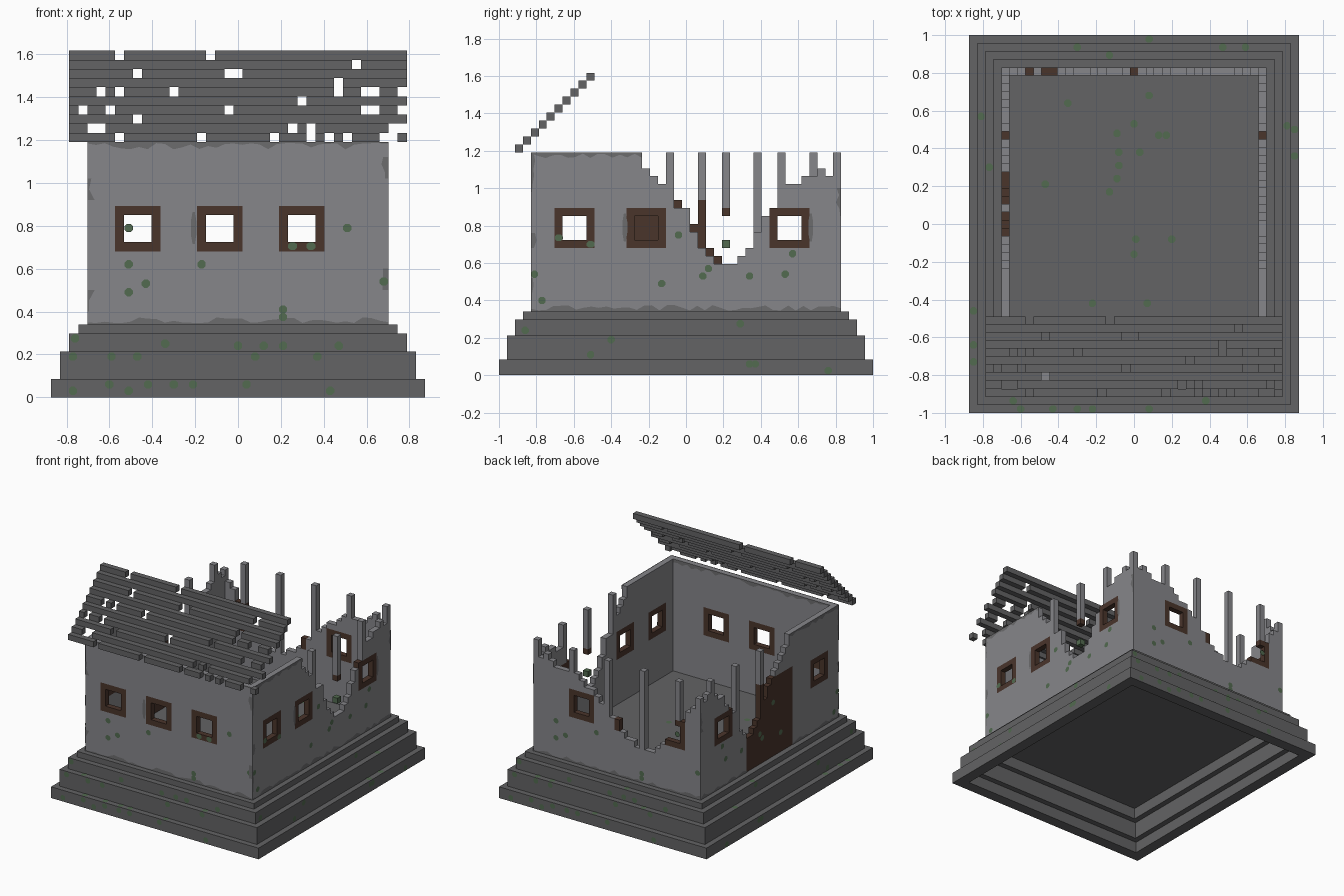
import bpy, bmesh, math, random
from mathutils import Vector

if "Cube" in bpy.data.objects:
    bpy.data.objects.remove(bpy.data.objects["Cube"])
random.seed(4)
V = 2 / 47                      # block size
HX, HY = 20.5 * V, 1.0          # half size of the plinth


def material(name, rgb):
    m = bpy.data.materials.new(name)
    m.use_nodes = True
    m.diffuse_color = (*rgb, 1)
    bsdf = next(n for n in m.node_tree.nodes if n.type == 'BSDF_PRINCIPLED')
    bsdf.inputs["Base Color"].default_value = (*rgb, 1)
    bsdf.inputs["Roughness"].default_value = 0.9
    return m


DARK = material("dark stone", (0.125, 0.125, 0.128))
WALL = material("light stone", (0.24, 0.24, 0.255))
WORN = material("worn stone", (0.15, 0.15, 0.155))
WOOD = material("brown wood", (0.068, 0.035, 0.024))
MOSS = material("green moss", (0.085, 0.145, 0.08))


def finish(name, bm, mat):
    me = bpy.data.meshes.new(name)
    bm.to_mesh(me)
    bm.free()
    me.materials.append(mat)
    ob = bpy.data.objects.new(name, me)
    bpy.context.collection.objects.link(ob)
    return ob


def box(bm, lo, hi):
    """Box between two block-grid corners."""
    lo, hi = Vector(lo) * V - Vector((HX, HY, 0)), Vector(hi) * V - Vector((HX, HY, 0))
    r = bmesh.ops.create_cube(bm, size=1)
    for v in r["verts"]:
        v.co = [lo[i] if v.co[i] < 0 else hi[i] for i in range(3)]


def blocks(name, cells, mat):
    """Outer skin of a set of grid blocks, with flat areas merged."""
    bm, cache = bmesh.new(), {}

    def vert(p):
        if p not in cache:
            cache[p] = bm.verts.new(Vector(p) * V - Vector((HX, HY, 0)))
        return cache[p]

    for c in cells:
        for ax in range(3):
            for s in (0, 1):
                n = list(c)
                n[ax] += 2 * s - 1
                if tuple(n) in cells:
                    continue
                a, b = (ax + 1) % 3, (ax + 2) % 3
                quad = []
                for da, db in ((0, 0), (1, 0), (1, 1), (0, 1)):
                    p = list(c)
                    p[ax] += s
                    p[a] += da
                    p[b] += db
                    quad.append(vert(tuple(p)))
                bm.faces.new(quad if s else quad[::-1])
    bmesh.ops.dissolve_limit(bm, angle_limit=0.01, verts=bm.verts[:], edges=bm.edges[:])
    return finish(name, bm, mat)


# Stepped plinth: hollow rings and a floor slab
for n, (inset, z0, z1) in enumerate(((0, 0, 2), (1, 2, 5), (2, 5, 7))):
    bm = bmesh.new()
    a, b, t = inset, inset + 2, 41 - inset
    u = 47 - inset
    box(bm, (a, a, z0), (t, b, z1))
    box(bm, (a, u - 2, z0), (t, u, z1))
    box(bm, (a, b, z0), (b, u - 2, z1))
    box(bm, (t - 2, b, z0), (t, u - 2, z1))
    finish(f"plinth_step_{n + 1}", bm, DARK)
bm = bmesh.new()
box(bm, (3, 3, 7), (38, 44, 8))
finish("floor_slab", bm, DARK)


def wall(name, start, heights, place, windows, posts={}, door=None, mossy=()):
    """Ruined wall: column heights, standing posts, framed windows, optional door."""
    parts = {"wall": set(), "window_frames": set(), "door": set(), "mossy_block": set()}
    for a, h in enumerate(heights, start):
        for z in range(8, 28):
            if not (z < h or (a in posts and z >= posts[a])):
                continue
            kind = "wall"
            for w in windows:
                if w <= a < w + 5 and 16 <= z < 21:
                    hole = w < a < w + 4 and 16 < z < 20
                    kind = None if hole else "window_frames"
            if door and door[0] <= a <= door[1] and z < 22:
                kind = "door"
            if (a, z) in mossy:
                kind = "mossy_block"
            if kind:
                parts[kind].add(place(a, z))
    mats = {"wall": WALL, "window_frames": WOOD, "door": WOOD, "mossy_block": MOSS}
    for kind, cells in parts.items():
        if cells:
            blocks(f"{name}_{kind}", cells, mats[kind])


side = [28] * 13 + [26, 25, 24, 23, 21, 21, 18, 16, 15, 14, 14, 14, 15, 16,
                    18, 20, 21, 22, 24, 24, 25, 25, 26, 25]
other = [h + (1 if y in (22, 24, 26, 27) else 0) for y, h in enumerate(side, 5)]
back = [26, 24, 23, 21, 17, 17, 17, 16, 15, 14, 14, 14, 14, 15, 15, 16, 18,
        18, 19, 20, 21, 22, 22, 23, 24, 24, 24, 24, 24, 25, 26, 25, 28]
wall("front", 4, [28] * 33, lambda a, z: (a, 4, z), (7, 16, 25))
wall("back", 4, back, lambda a, z: (a, 42, z), (7, 16, 25), {8: 16, 15: 8, 22: 8, 29: 8})
wall("left", 5, side, lambda a, z: (36, a, z), (7, 16, 25, 34),
     {21: 8, 28: 16, 35: 8}, mossy=((28, 16),))
wall("right", 5, other, lambda a, z: (4, a, z), (7, 34), {25: 8, 32: 8, 39: 8}, door=(17, 29))

# Roof: ten stepped slats with missing blocks
gaps = ((7, 16, 24, 28, 30, 32, 36, 37), (4, 5, 26, 28, 37, 38), (9,), (3, 6, 19, 34, 35, 38),
        (27,), (5, 7, 13, 31, 34, 35, 38), (31,), (9, 19, 20), (33,), (7, 17))
for i, gap in enumerate(gaps):
    blocks(f"roof_slat_{i + 1}", {(x, 2 + i, 28 + i) for x in range(2, 39) if x not in gap}, DARK)

# Painted plates: each side maps (u, v, depth from the plinth edge) to space
E = 0.003
SIDES = {
    "front": (lambda u, v, d: (u, -HY + d - E, v), 1),
    "back": (lambda u, v, d: (u, HY - d + E, v), -1),
    "left": (lambda u, v, d: (HX - d + E, u, v), 1),
    "right": (lambda u, v, d: (-HX + d - E, u, v), -1),
    "top": (lambda u, v, d: (u, v, d + E), 1),
}


def plate(bm, where, pts, depth):
    fn, s = SIDES[where]
    verts = [bm.verts.new(fn(u, v, depth)) for u, v in pts]
    bm.faces.new(verts if s > 0 else verts[::-1])


def spot(bm, where, u, v, depth, ru=0.021, rv=0.021):
    ang = [math.pi / 8 + k * math.pi / 4 for k in range(8)]
    plate(bm, where, [(u + ru * math.cos(t), v + rv * math.sin(t)) for t in ang], depth)


def depth_at(z):
    return sum(z > k * V for k in (2, 5, 7, 8)) * V


front_moss = ((-.51, .62), (-.51, .49), (-.43, .53), (-.17, .62), (.51, .79), (.21, .41), (.21, .375),
              (.68, .54), (-.34, .25), (0, .24), (.12, .24), (.21, .24), (.47, .24), (-.76, .275),
              (-.77, .19), (-.59, .19), (-.47, .19), (.08, .19), (.37, .19), (-.77, .03), (-.6, .06),
              (-.51, .03), (-.42, .06), (-.3, .06), (-.21, .06), (.04, .06), (.43, .03))
side_moss = ((-.04, .75), (.09, .53), (.12, .57), (-.13, .49), (.34, .53), (.57, .65), (.53, .54),
             (-.77, .4), (-.81, .54), (-.86, .24), (-.51, .11), (.29, .275), (.34, .06), (.37, .06),
             (.76, .025), (-.4, .19))
floor_moss = ((-.35, .64), (.08, .68), (.13, .47), (-.08, .38), (.03, .38), (-.08, .31), (-.09, .24),
              (-.13, .17), (-.47, .21), (.01, -.08), (0, -.16), (.2, -.08), (-.22, -.42), (.17, .47),
              (0, .53), (-.09, .48), (.07, -.42), (-.3, .936), (.08, .979), (-.13, .894), (.47, .936),
              (.59, .936), (-.85, -.46), (-.85, -.64), (-.85, -.73), (-.766, .3), (-.81, .57),
              (-.64, -.936), (-.6, -.979), (-.43, -.979), (-.3, -.979), (-.22, -.979), (.08, -.979),
              (.38, -.936), (.85, .5), (.85, .36), (.81, .52))
bm = bmesh.new()
for where, spots in (("front", front_moss), ("back", front_moss), ("left", side_moss), ("right", side_moss)):
    for u, v in spots:
        if where == "back":
            u = -u
        spot(bm, where, u, v, depth_at(v))
for x, y in floor_moss:
    step = int(min(HY - abs(y), HX - abs(x)) / V)
    spot(bm, "top", x, y, (2, 5, 7, 8)[min(step, 3)] * V)
for where, u, v in (("front", .255, .705), ("front", .34, .705), ("left", -.68, .735), ("left", -.51, .7)):
    spot(bm, where, u, v, 4 * V, 0.023, 0.02)
finish("moss_patches", bm, MOSS)


def worn_strip(bm, where, a, b, base, sign, depth=4 * V, upright=False):
    """Wavy worn band running along a wall edge."""
    n = max(2, round(abs(b - a) / 0.04))
    hs = [0.006 + 0.03 * random.random() ** 1.7 for _ in range(n + 1)]
    for k in range(n):
        u0, u1 = a + (b - a) * k / n, a + (b - a) * (k + 1) / n
        pts = [(u0, base), (u1, base), (u1, base + sign * hs[k + 1]), (u0, base + sign * hs[k])]
        if upright:
            pts = [(v, u) for u, v in pts]
        if (sign < 0) != upright:
            pts.reverse()
        plate(bm, where, pts, depth)


WX, WY, Z0, Z1 = 16.5 * V, 19.5 * V, 8 * V, 28 * V
bm = bmesh.new()
for where in ("front", "back"):
    worn_strip(bm, where, -WX, WX, Z0, 1)
worn_strip(bm, "front", -WX, WX, Z1, -1)
worn_strip(bm, "back", -WX, WX, Z1, -1, 2 * HY - 5 * V)      # inner face of the front wall
worn_strip(bm, "left", -WY, WY, Z0, 1)
worn_strip(bm, "right", -WY, -6.5 * V, Z0, 1)
worn_strip(bm, "right", 6.5 * V, WY, Z0, 1)
for where in ("left", "right"):
    worn_strip(bm, where, -WY, -5.5 * V, Z1, -1)
    for a, b in ((0.4, 0.52), (0.68, 0.76), (0.98, 1.19)):
        worn_strip(bm, where, a, b, -WY, 1, upright=True)
    worn_strip(bm, where, 0.85, 1.0, WY, -1, upright=True)
for a, b in ((0.4, 0.5), (0.92, 1.02)):
    worn_strip(bm, "front", a, b, -WX, 1, upright=True)
    worn_strip(bm, "front", a + 0.1, b + 0.1, WX, -1, upright=True)
for where, u in (("front", -0.207), ("left", -0.327), ("left", 0.667)):
    spot(bm, where, u, 0.79, 4 * V, 0.014, 0.08)
finish("worn_wall_edges", bm, WORN)
